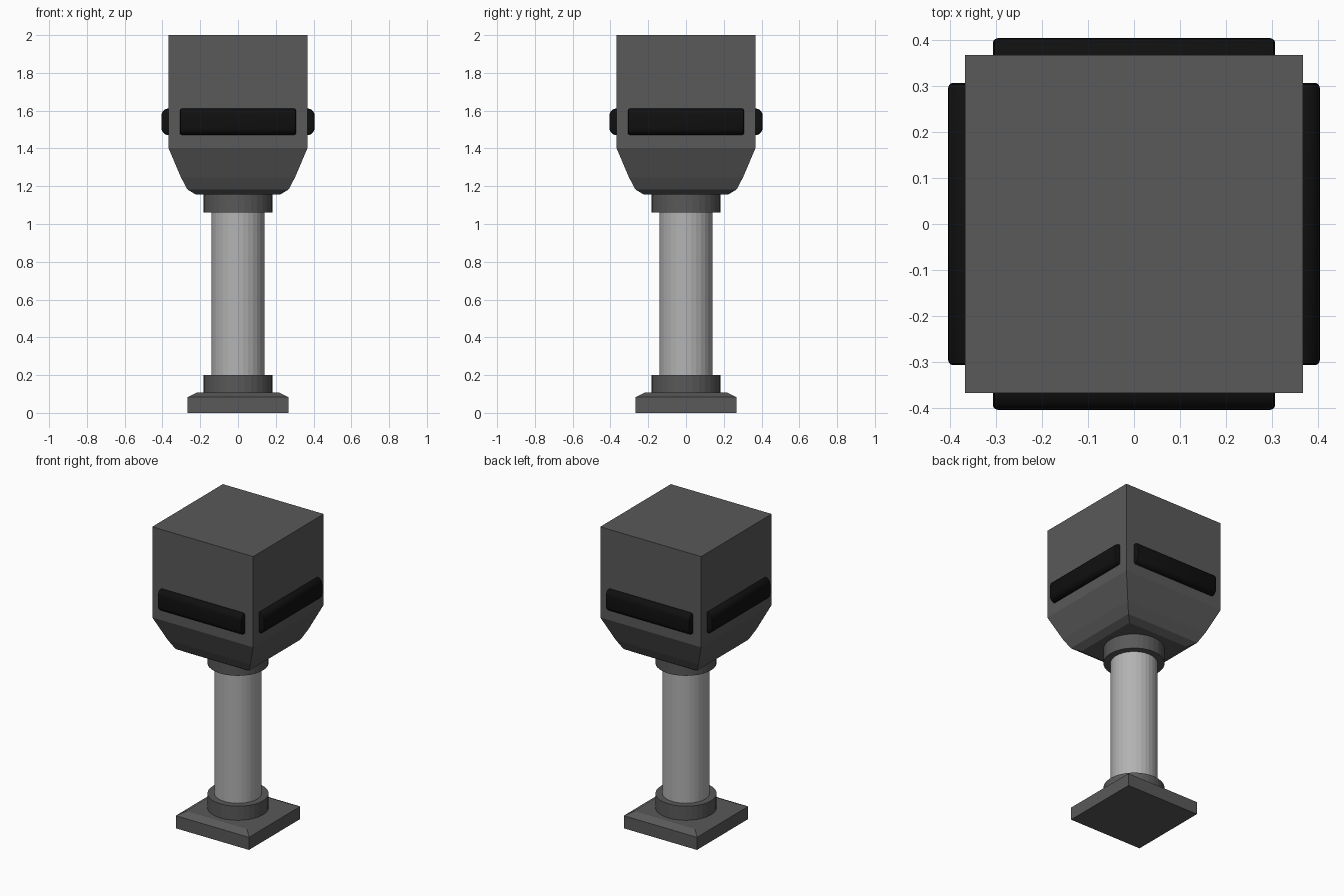
import bpy, bmesh, math
from mathutils import Matrix

if "Cube" in bpy.data.objects:
    bpy.data.objects.remove(bpy.data.objects["Cube"])


def material(name, v):
    m = bpy.data.materials.new(name)
    m.diffuse_color = (v, v, v, 1)
    m.use_nodes = True
    m.node_tree.nodes["Principled BSDF"].inputs["Base Color"].default_value = m.diffuse_color
    return m


DARK = material("dark_grey", 0.10)
LIGHT = material("light_grey", 0.45)
BLACK = material("black", 0.005)


def finish(name, bm, mat):
    bmesh.ops.recalc_face_normals(bm, faces=bm.faces)
    me = bpy.data.meshes.new(name)
    bm.to_mesh(me)
    bm.free()
    me.materials.append(mat)
    ob = bpy.data.objects.new(name, me)
    bpy.context.collection.objects.link(ob)
    return ob


def loft(bm, rings):
    """Skin a list of closed rings and cap both ends."""
    rings = [[bm.verts.new(p) for p in r] for r in rings]
    n = len(rings[0])
    for a, b in zip(rings, rings[1:]):
        for i in range(n):
            j = (i + 1) % n
            bm.faces.new((a[i], a[j], b[j], b[i]))
    bm.faces.new(rings[0])
    bm.faces.new(rings[-1])


def square_stack(name, profile, mat):
    bm = bmesh.new()
    loft(bm, [[(-h, -h, z), (h, -h, z), (h, h, z), (-h, h, z)] for h, z in profile])
    return finish(name, bm, mat)


def cylinder(name, r, z0, z1, mat):
    bm = bmesh.new()
    ring = [(r * math.cos(i * math.tau / 32), r * math.sin(i * math.tau / 32)) for i in range(32)]
    loft(bm, [[(x, y, z) for x, y in ring] for z in (z0, z1)])
    return finish(name, bm, mat)


def bar_ring(x, inset):
    """Cross-section of a bumper bar: rounded on the outer side."""
    r, outer, lo, hi = 0.036, 0.405 - inset, 1.471 + inset, 1.611 - inset
    pts = [(x, -0.33, lo)]
    for cz, start in ((lo + r, -90), (hi - r, 0)):
        for k in range(7):
            a = math.radians(start + 15 * k)
            pts.append((x, -(outer - r + r * math.cos(a)), cz + r * math.sin(a)))
    return pts + [(x, -0.33, hi)]


# Foot, column and collars
square_stack("base_plate", [(0.267, 0), (0.267, 0.083), (0.22, 0.107)], DARK)
cylinder("lower_collar", 0.183, 0.1, 0.2, DARK)
cylinder("column", 0.141, 0.15, 1.1, LIGHT)
cylinder("upper_collar", 0.183, 1.06, 1.165, DARK)

# Square head with tapered underside
square_stack("head", [(0.225, 1.157), (0.268, 1.183), (0.302, 1.247),
                      (0.368, 1.402), (0.368, 2.0)], DARK)

# One bumper bar on each side of the head
for k, side in enumerate(("front", "right", "back", "left")):
    bm = bmesh.new()
    loft(bm, [bar_ring(x, i) for x, i in ((-0.307, 0.008), (-0.304, 0.003), (-0.297, 0),
                                          (0.297, 0), (0.304, 0.003), (0.307, 0.008))])
    bm.transform(Matrix.Rotation(k * math.pi / 2, 4, 'Z'))
    bar = finish(side + "_bar", bm, BLACK)
    bpy.ops.object.select_all(action='DESELECT')
    bar.select_set(True)
    bpy.context.view_layer.objects.active = bar
    bpy.ops.object.shade_smooth_by_angle(angle=math.radians(35))
